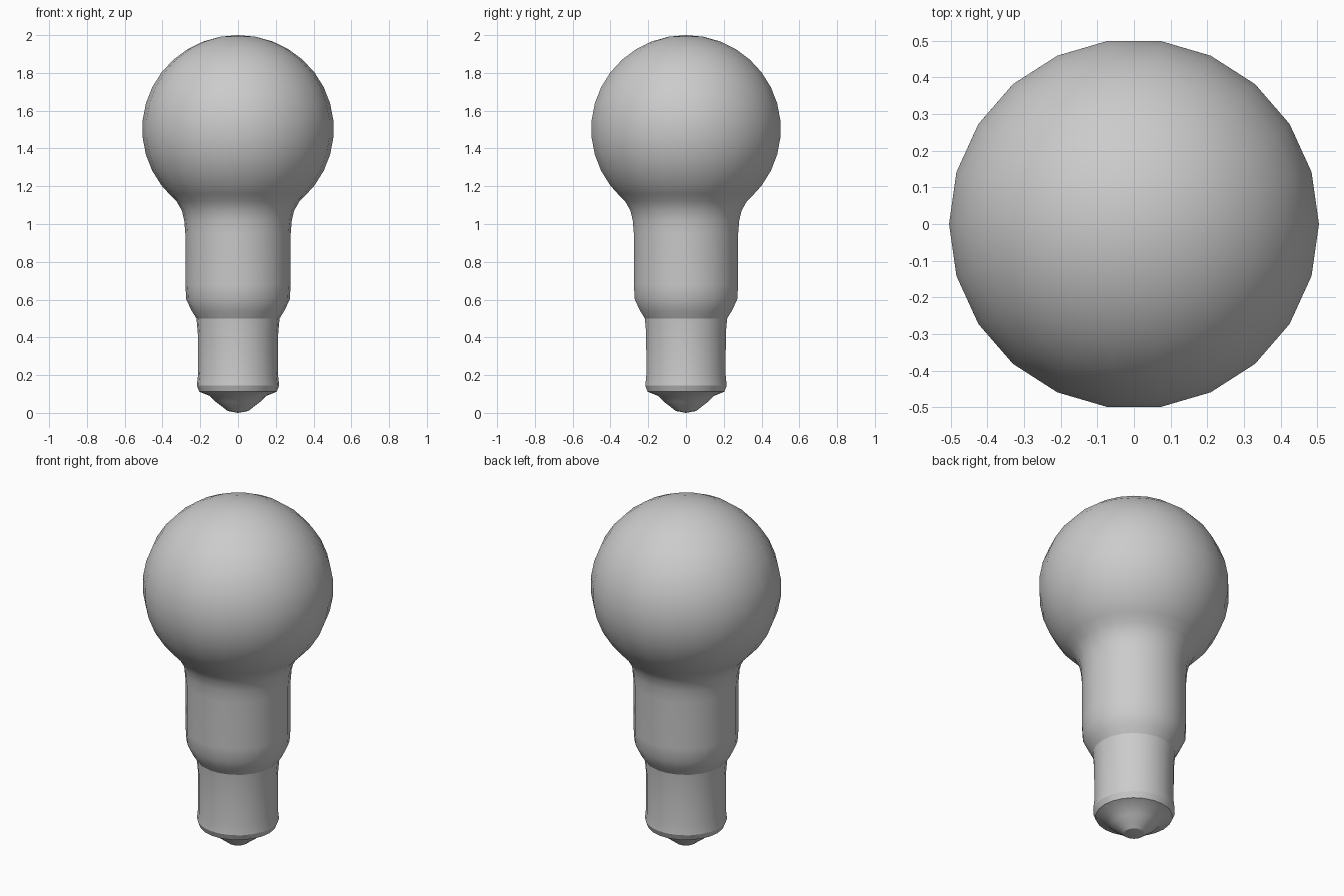
import bpy, bmesh, math

if "Cube" in bpy.data.objects:
    bpy.data.objects.remove(bpy.data.objects["Cube"])

SIDES = 22

grey = bpy.data.materials.new("plain grey")
grey.diffuse_color = (0.6, 0.6, 0.6, 1)
grey.use_nodes = True
grey.node_tree.nodes["Principled BSDF"].inputs["Base Color"].default_value = grey.diffuse_color


def lathe(name, profile, smooth_angle):
    """Spin (radius, height) points around z; radius 0 closes to a pole."""
    bm = bmesh.new()
    rings = []
    for r, z in profile:
        if r == 0:
            rings.append([bm.verts.new((0, 0, z))] * SIDES)
        else:
            rings.append([bm.verts.new((r * math.cos(a), r * math.sin(a), z))
                          for a in (math.tau * i / SIDES for i in range(SIDES))])
    for low, high in zip(rings, rings[1:]):
        for i in range(SIDES):
            j = (i + 1) % SIDES
            corners = dict.fromkeys((low[i], low[j], high[j], high[i]))
            bm.faces.new(list(corners))
    mesh = bpy.data.meshes.new(name)
    bm.to_mesh(mesh)
    bm.free()
    mesh.materials.append(grey)
    obj = bpy.data.objects.new(name, mesh)
    bpy.context.collection.objects.link(obj)
    bpy.ops.object.select_all(action='DESELECT')
    obj.select_set(True)
    bpy.context.view_layer.objects.active = obj
    bpy.ops.object.shade_smooth_by_angle(angle=math.radians(smooth_angle))
    return obj


# Glass bulb: flared neck running into a near-spherical globe
neck = [(0.22, 0.5), (0.245, 0.54), (0.274, 0.6), (0.279, 0.68), (0.279, 0.95),
        (0.285, 1.02), (0.297, 1.07), (0.325, 1.12), (0.365, 1.16)]
globe = []
for k in range(13):
    t = math.radians(-37 + 127 * k / 12)
    globe.append((0.507 * math.cos(t) if k < 12 else 0, 1.503 + 0.497 * math.sin(t)))
lathe("glass_bulb", neck + globe, 40)

# Straight socket sleeve with a slightly wider bottom lip
lathe("socket_sleeve", [(0.218, 0.145), (0.212, 0.2), (0.213, 0.42), (0.22, 0.5)], 40)

# Faceted contact tip
lathe("contact_tip", [(0, 0.005), (0.055, 0.01), (0.08, 0.03), (0.12, 0.06),
                      (0.15, 0.09), (0.205, 0.112), (0.218, 0.145)], 25)
bpy.data.objects["contact_tip"].data.vertices[0].co.z = 0
